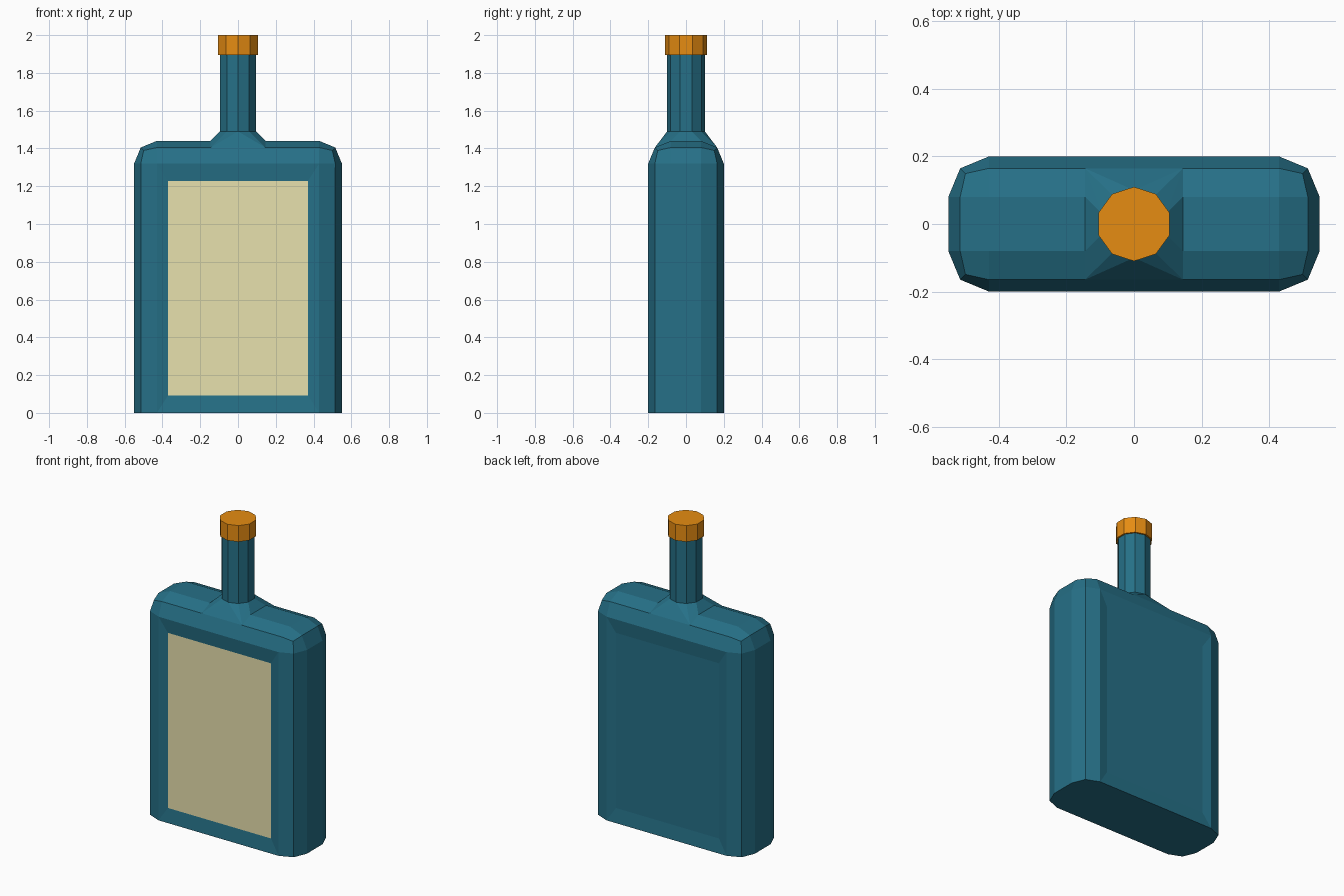
import bpy, bmesh, math
from mathutils import Vector

if "Cube" in bpy.data.objects:
    bpy.data.objects.remove(bpy.data.objects["Cube"])


def material(name, rgb):
    m = bpy.data.materials.new(name)
    m.diffuse_color = (*rgb, 1)
    m.use_nodes = True
    m.node_tree.nodes["Principled BSDF"].inputs["Base Color"].default_value = m.diffuse_color
    return m


TEAL = material("teal glass", (0.019, 0.162, 0.242))
CREAM = material("cream label", (0.80, 0.75, 0.42))
ORANGE = material("orange cap", (0.79, 0.262, 0.006))


def finish(bm, name, *mats):
    me = bpy.data.meshes.new(name)
    bm.to_mesh(me)
    bm.free()
    for m in mats:
        me.materials.append(m)
    ob = bpy.data.objects.new(name, me)
    bpy.context.collection.objects.link(ob)
    return ob


def ring(bm, r, z, n=10):
    # decagon with a vertex on the y axis
    return [bm.verts.new((r * math.sin(2 * math.pi * i / n),
                          -r * math.cos(2 * math.pi * i / n), z)) for i in range(n)]


def prism(name, r, z0, z1, mat, caps):
    bm = bmesh.new()
    a, b = ring(bm, r, z0), ring(bm, r, z1)
    for i in range(len(a)):
        j = (i + 1) % len(a)
        bm.faces.new((a[i], a[j], b[j], b[i]))
    if caps:
        bm.faces.new(b)
        bm.faces.new(a[::-1])
    return finish(bm, name, mat)


# Body: box with every edge rounded except around the base
W, D, H, R = 0.55, 0.20, 1.44, 0.12
mid = R * (1 - math.sqrt(0.5))
bm = bmesh.new()
bmesh.ops.create_cube(bm, size=1)
for v in bm.verts:
    v.co = Vector((v.co.x * 2 * W, v.co.y * 2 * D, (v.co.z + 0.5) * H))
edges = [e for e in bm.edges if max(v.co.z for v in e.verts) > 0.1]
bmesh.ops.bevel(bm, geom=edges, offset=R, segments=2, profile=0.5,
                affect='EDGES', clamp_overlap=False)

# Shallow recessed panels front and back; the front one is the label
bm.normal_update()
for f in [f for f in bm.faces if abs(f.normal.y) > 0.99 and f.calc_area() > 0.5]:
    side = 1 if f.normal.y > 0 else -1
    c = f.calc_center_median()
    new = bmesh.ops.extrude_discrete_faces(bm, faces=[f])["faces"][0]
    for v in new.verts:
        v.co = c + (v.co - c) * 0.86
        v.co.y -= side * 0.01
    if side < 0:
        new.material_index = 1

# Opening in the top where the neck flares out
F = 0.145
for s in (-1, 1):
    bmesh.ops.bisect_plane(bm, geom=bm.verts[:] + bm.edges[:] + bm.faces[:],
                           plane_co=(s * F, 0, 0), plane_no=(1, 0, 0))
hole = [f for f in bm.faces if abs(f.calc_center_median().x) < F - 0.01
        and f.calc_center_median().z > H - mid]
bmesh.ops.delete(bm, geom=hole, context='FACES')
finish(bm, "bottle_body", TEAL, CREAM)

# Flared shoulder joining the opening to the round neck
bm = bmesh.new()
ring(bm, 0.10, 1.49)
for x in (-F, F):
    for s in (-1, 1):
        bm.verts.new((x, s * (D - mid), H - mid))
        bm.verts.new((x, s * (D - R), H))
bmesh.ops.convex_hull(bm, input=bm.verts[:])
bm.normal_update()
inner = [f for f in bm.faces if abs(f.normal.z) > 0.99 or abs(f.normal.x) > 0.99]
bmesh.ops.delete(bm, geom=inner, context='FACES')
finish(bm, "neck_flare", TEAL)

# Neck and cap
prism("neck", 0.10, 1.49, 1.90, TEAL, False)
prism("cap", 0.11, 1.895, 2.0, ORANGE, True)
